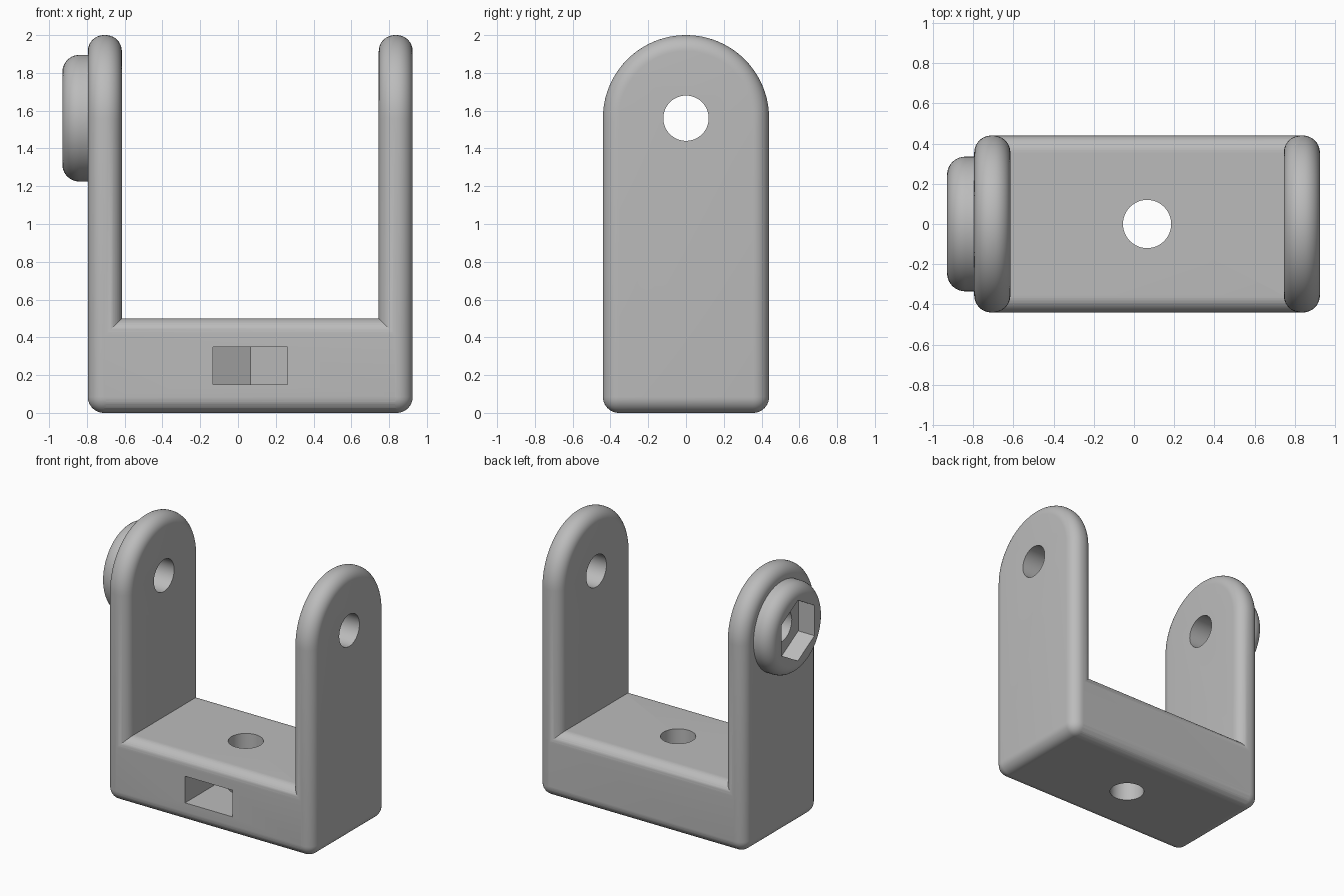
import bpy
import bmesh
from math import pi, cos, sin, sqrt, radians
from mathutils import Matrix, Vector

cube = bpy.data.objects.get("Cube")
if cube:
    bpy.data.objects.remove(cube, do_unlink=True)

# Main dimensions
LEFT, RIGHT = 0.925, -0.795
MID = (LEFT + RIGHT) / 2
THICK, HALF_Y, BASE_H = 0.18, 0.44, 0.5
PIVOT_Z, FILLET = 1.56, 0.085
BOSS_FACE, BOSS_R, BOSS_FILLET = -0.93, 0.335, 0.09
HOLE_R, NUT_HALF = 0.12, 0.197
NUT_R = NUT_HALF * 2 / sqrt(3)

grey = bpy.data.materials.new("plain_grey")
grey.use_nodes = True
colour = (0.5, 0.5, 0.5, 1)
grey.diffuse_color = colour
grey.node_tree.nodes["Principled BSDF"].inputs["Base Color"].default_value = colour


def prism(name, outline, depth, fillet=0, keep=None):
    """Extrude an outline along a vector; fillet sharp edges that pass keep."""
    bm = bmesh.new()
    face = bm.faces.new([bm.verts.new(p) for p in outline])
    ext = bmesh.ops.extrude_face_region(bm, geom=[face])
    moved = [v for v in ext["geom"] if isinstance(v, bmesh.types.BMVert)]
    bmesh.ops.translate(bm, verts=moved, vec=depth)
    bmesh.ops.recalc_face_normals(bm, faces=bm.faces)
    if fillet:
        edges = [e for e in bm.edges if e.calc_face_angle() > radians(30)
                 and (keep is None or keep(e))]
        bmesh.ops.bevel(bm, geom=edges, offset=fillet, offset_type='OFFSET',
                        segments=10, profile=0.5, affect='EDGES', clamp_overlap=False)
    mesh = bpy.data.meshes.new(name)
    bm.to_mesh(mesh)
    bm.free()
    mesh.materials.append(grey)
    obj = bpy.data.objects.new(name, mesh)
    bpy.context.collection.objects.link(obj)
    return obj


def ring_x(x, radius, sides):
    """Ring around the pivot axis, with one corner at the top."""
    return [(x, radius * sin(2 * pi * i / sides), PIVOT_Z + radius * cos(2 * pi * i / sides))
            for i in range(sides)]


def ring_z(z, radius, sides):
    """Ring around the base bolt axis, with one corner at the back."""
    return [(MID + radius * sin(2 * pi * i / sides), radius * cos(2 * pi * i / sides), z)
            for i in range(sides)]


def combine(target, other, operation):
    mod = target.modifiers.new(operation.lower(), 'BOOLEAN')
    mod.operation, mod.solver, mod.object = operation, 'EXACT', other
    bpy.context.view_layer.objects.active = target
    bpy.ops.object.modifier_apply(modifier=mod.name)
    bpy.data.objects.remove(other, do_unlink=True)


def arm(name, x):
    """Round-topped plate with every outer edge filleted."""
    arc = [(x, HALF_Y * cos(pi * i / 48), PIVOT_Z + HALF_Y * sin(pi * i / 48))
           for i in range(49)]
    return prism(name, arc + [(x, -HALF_Y, 0), (x, HALF_Y, 0)], (THICK, 0, 0), FILLET)


# Base bar, filleted along its length and ending inside the arms
x0, x1 = RIGHT + THICK / 2, LEFT - THICK / 2
bracket = prism("bracket", [(x0, -HALF_Y, 0), (x0, HALF_Y, 0),
                            (x0, HALF_Y, BASE_H), (x0, -HALF_Y, BASE_H)],
                (x1 - x0, 0, 0), FILLET,
                lambda e: abs(e.verts[0].co.x - e.verts[1].co.x) > 1)

# Arms and nut boss
combine(bracket, arm("right_arm", RIGHT), 'UNION')
combine(bracket, arm("left_arm", LEFT - THICK), 'UNION')
boss_end = RIGHT + THICK / 2
boss = prism("nut_boss", ring_x(boss_end, BOSS_R, 64), (BOSS_FACE - boss_end, 0, 0),
             BOSS_FILLET, lambda e: all(v.co.x < RIGHT for v in e.verts))
combine(bracket, boss, 'UNION')

# Pivot hole through both arms, and hexagonal recess in the boss
combine(bracket, prism("pivot_cutter", ring_x(-2, HOLE_R, 48), (4, 0, 0)), 'DIFFERENCE')
combine(bracket, prism("hex_cutter", ring_x(BOSS_FACE - 0.1, NUT_R, 6),
                       (RIGHT - BOSS_FACE + 0.1, 0, 0)), 'DIFFERENCE')

# Bolt hole through the base, and nut slot open at the front
combine(bracket, prism("bolt_cutter", ring_z(-1, HOLE_R, 48), (0, 0, 2)), 'DIFFERENCE')
hexagon = ring_z(0.15, NUT_R, 6)
slot = [hexagon[5], hexagon[0], hexagon[1],
        (MID + NUT_HALF, -1, 0.15), (MID - NUT_HALF, -1, 0.15)]
combine(bracket, prism("slot_cutter", slot, (0, 0, 0.2)), 'DIFFERENCE')

# Smooth fillets, crisp corners
bpy.ops.object.select_all(action='DESELECT')
bracket.select_set(True)
bpy.context.view_layer.objects.active = bracket
bpy.ops.object.shade_smooth_by_angle(angle=radians(30))
